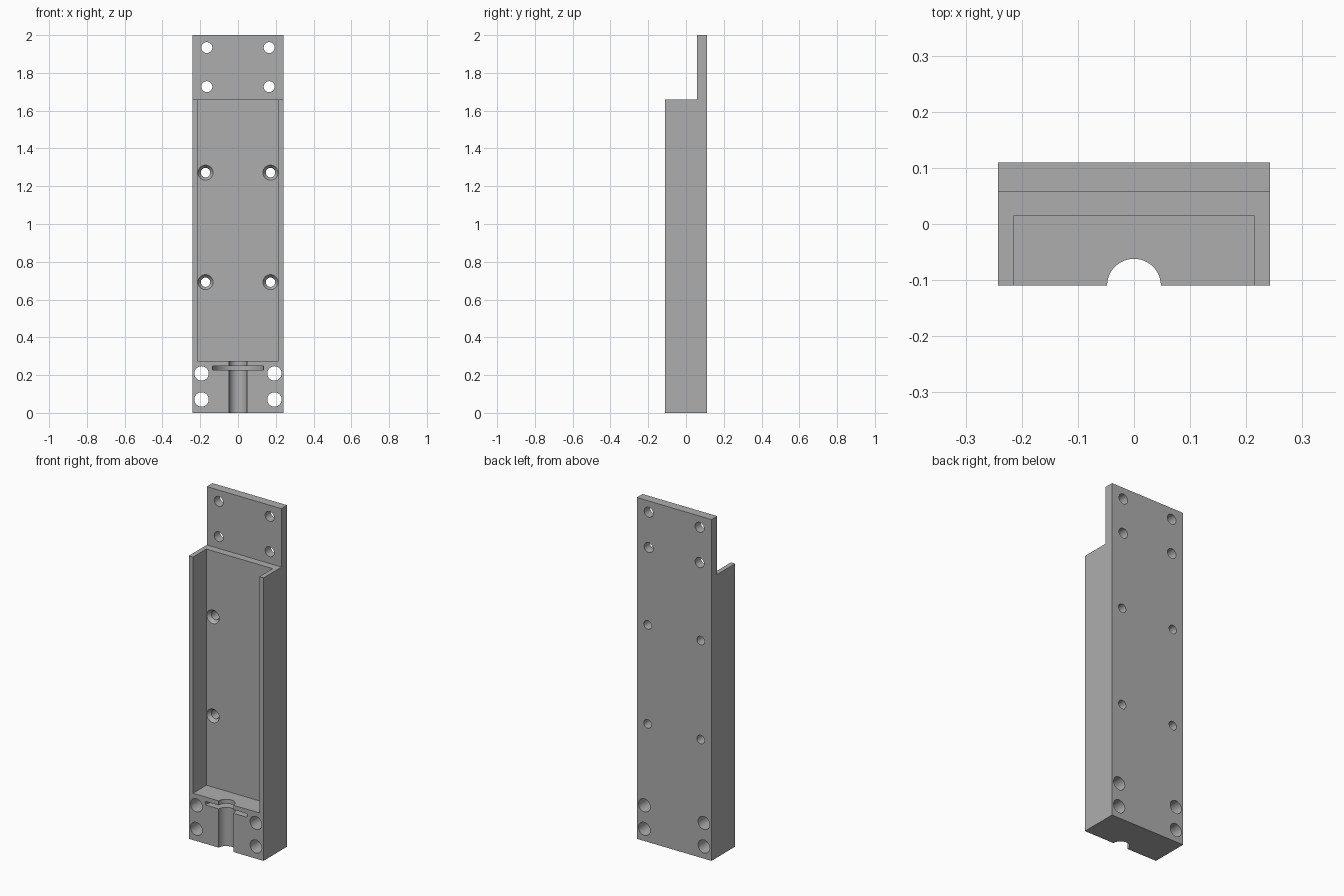
import bpy
import bmesh
from math import radians
from mathutils import Matrix, Vector

if "Cube" in bpy.data.objects:
    bpy.data.objects.remove(bpy.data.objects["Cube"], do_unlink=True)

HALF_W, FRONT, BACK = 0.242, -0.11, 0.11
SHELF_Z, PLATE_FRONT = 1.658, 0.057
POCKET_HALF, POCKET_FLOOR, POCKET_Z = 0.215, 0.014, 0.274

grey = bpy.data.materials.new("plain grey")
grey.use_nodes = True
colour = (0.42, 0.42, 0.42, 1)
grey.diffuse_color = colour
grey.node_tree.nodes["Principled BSDF"].inputs["Base Color"].default_value = colour


def make_object(name, bm):
    bmesh.ops.recalc_face_normals(bm, faces=bm.faces)
    mesh = bpy.data.meshes.new(name)
    bm.to_mesh(mesh)
    bm.free()
    mesh.materials.append(grey)
    obj = bpy.data.objects.new(name, mesh)
    bpy.context.collection.objects.link(obj)
    return obj


def box(name, low, high):
    low, high = Vector(low), Vector(high)
    bm = bmesh.new()
    place = Matrix.Translation((low + high) / 2) @ Matrix.Diagonal((*(high - low), 1))
    bmesh.ops.create_cube(bm, size=1, matrix=place)
    return make_object(name, bm)


def round_bar(name, start, end, r_start, r_end=None):
    start, end = Vector(start), Vector(end)
    axis = end - start
    bm = bmesh.new()
    turn = axis.to_track_quat("Z", "Y").to_matrix().to_4x4()
    bmesh.ops.create_cone(bm, cap_ends=True, segments=48, radius1=r_start,
                          radius2=r_start if r_end is None else r_end,
                          depth=axis.length,
                          matrix=Matrix.Translation((start + end) / 2) @ turn)
    return make_object(name, bm)


# Side profile of the block with its thin upper mounting plate
bm = bmesh.new()
profile = [(FRONT, 0), (BACK, 0), (BACK, 2), (PLATE_FRONT, 2),
           (PLATE_FRONT, SHELF_Z), (FRONT, SHELF_Z)]
face = bm.faces.new([bm.verts.new((-HALF_W, y, z)) for y, z in profile])
extruded = bmesh.ops.extrude_face_region(bm, geom=[face])
bmesh.ops.translate(bm, vec=(2 * HALF_W, 0, 0),
                    verts=[v for v in extruded["geom"] if isinstance(v, bmesh.types.BMVert)])
housing = make_object("housing", bm)

# Pocket open to the front and top, cable groove and retaining slot
cutters = [
    box("pocket_cutter", (-POCKET_HALF, FRONT - 0.1, POCKET_Z),
        (POCKET_HALF, POCKET_FLOOR, SHELF_Z + 0.1)),
    round_bar("groove_cutter", (0, FRONT, -0.1), (0, FRONT, POCKET_Z + 0.05), 0.048),
    round_bar("slot_cutter", (0, FRONT, 0.227), (0, FRONT, 0.248), 0.135),
]

# Mirrored through holes: half spacing, height, radius
holes = [(0.165, 1.934, 0.029), (0.165, 1.727, 0.029),
         (0.172, 1.272, 0.025), (0.172, 0.692, 0.025),
         (0.193, 0.209, 0.038), (0.193, 0.071, 0.038)]
for side in (-1, 1):
    for x, z, r in holes:
        cutters.append(round_bar("hole_cutter", (side * x, FRONT - 0.1, z),
                                 (side * x, BACK + 0.1, z), r))
    # Countersinks in the pocket floor
    for x, z, r in holes[2:4]:
        cutters.append(round_bar("countersink_cutter", (side * x, POCKET_FLOOR - 0.004, z),
                                 (side * x, POCKET_FLOOR + 0.02, z), 0.043, r))

# Apply every cut, then discard the cutters
bpy.ops.object.select_all(action="DESELECT")
bpy.context.view_layer.objects.active = housing
housing.select_set(True)
for cutter in cutters:
    cutter.hide_render = True
    cut = housing.modifiers.new("cut", "BOOLEAN")
    cut.operation = "DIFFERENCE"
    cut.solver = "EXACT"
    cut.object = cutter
    bpy.ops.object.modifier_apply(modifier=cut.name)
    bpy.data.objects.remove(cutter, do_unlink=True)

bpy.ops.object.shade_smooth_by_angle(angle=radians(30))
